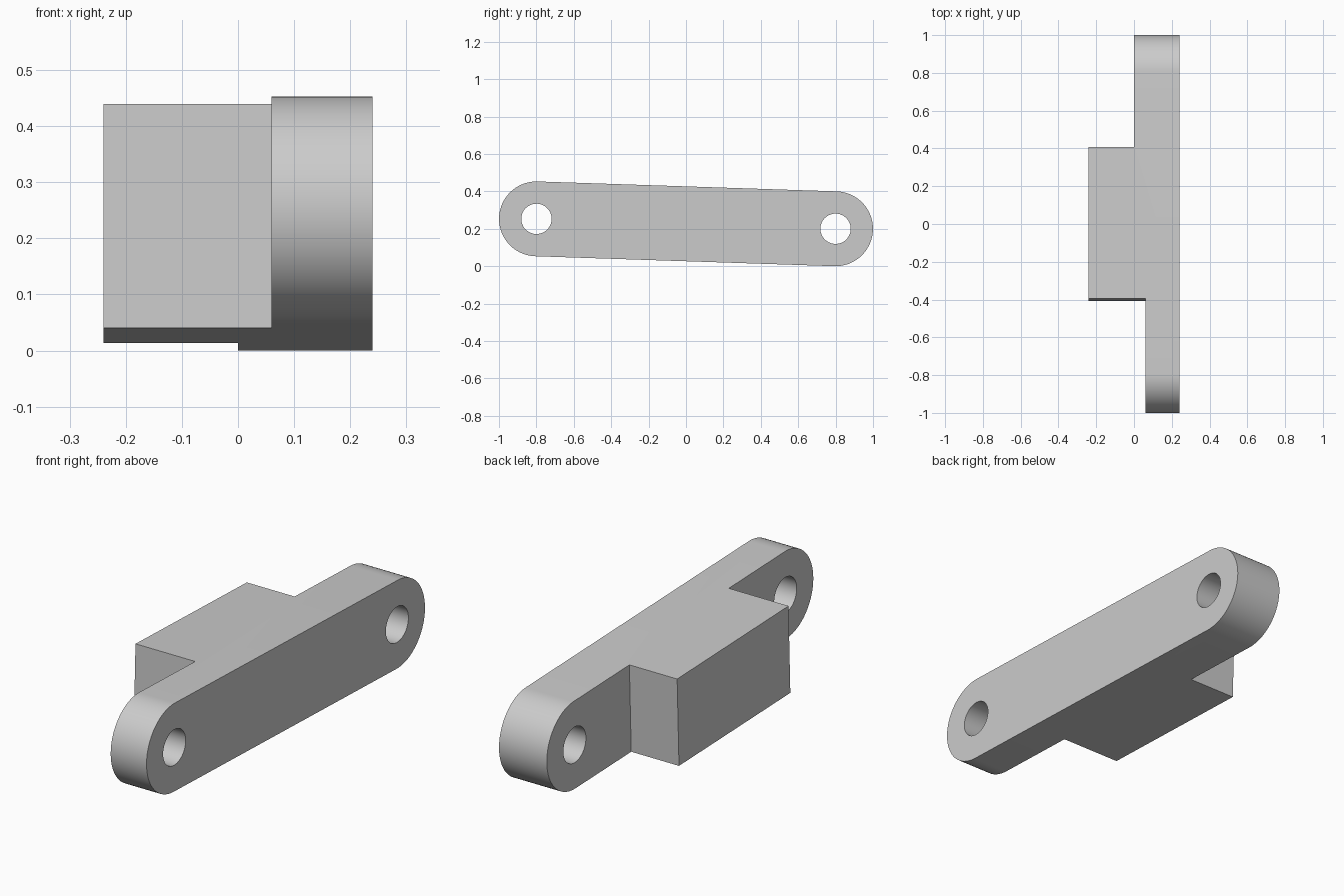
import bpy, bmesh
from math import atan2, cos, sin, pi
from mathutils import Matrix, Vector

cube = bpy.data.objects.get("Cube")
if cube:
    bpy.data.objects.remove(cube, do_unlink=True)

HALF_WIDTH = 0.24      # across x
PIN_Y = 0.8            # hole centres along the bar
END_RADIUS = 0.2
HOLE_RADIUS = 0.081
DROP = 0.053           # fall from front hole to back hole

grey = bpy.data.materials.new("plain_grey")
grey.use_nodes = True
colour = (0.6, 0.6, 0.6, 1)
grey.diffuse_color = colour
grey.node_tree.nodes["Principled BSDF"].inputs["Base Color"].default_value = colour

# The whole link is modelled level, then tilted about x
TILT = (Matrix.Translation((0, 0, END_RADIUS + DROP / 2))
        @ Matrix.Rotation(-atan2(DROP, 2 * PIN_Y), 4, "X"))


def make_object(name, bm):
    bmesh.ops.recalc_face_normals(bm, faces=bm.faces)
    mesh = bpy.data.meshes.new(name)
    bm.to_mesh(mesh)
    bm.free()
    mesh.materials.append(grey)
    obj = bpy.data.objects.new(name, mesh)
    obj.matrix_world = TILT
    bpy.context.collection.objects.link(obj)
    return obj


def extrude_profile(name, points, x0, x1):
    """Extrude a (y, z) outline from x0 to x1."""
    bm = bmesh.new()
    face = bm.faces.new([bm.verts.new((x0, y, z)) for y, z in points])
    result = bmesh.ops.extrude_face_region(bm, geom=[face])
    verts = [v for v in result["geom"] if isinstance(v, bmesh.types.BMVert)]
    bmesh.ops.translate(bm, verts=verts, vec=Vector((x1 - x0, 0, 0)))
    return make_object(name, bm)


def arc(y, radius, start, sweep, steps):
    angles = [start + sweep * i / steps for i in range(steps + 1)]
    return [(y + radius * cos(a), radius * sin(a)) for a in angles]


def rectangle(y0, y1, z):
    return [(y0, -z), (y1, -z), (y1, z), (y0, z)]


# Round-ended bar at full width
outline = arc(PIN_Y, END_RADIUS, -pi / 2, pi, 40) + arc(-PIN_Y, END_RADIUS, pi / 2, pi, 40)
link = extrude_profile("link_bar", outline, -HALF_WIDTH, HALF_WIDTH)

# Notches leave the centre block standing out, with a thinner front arm
cutters = [
    extrude_profile("front_notch", rectangle(-1.2, -0.4, 0.4), -0.5, 0.06),
    extrude_profile("back_notch", rectangle(0.4, 1.2, 0.4), -0.5, 0.0),
]
# Pin holes
for side, y in (("front", -PIN_Y), ("back", PIN_Y)):
    circle = arc(y, HOLE_RADIUS, 0, 2 * pi, 48)[:-1]
    cutters.append(extrude_profile(side + "_hole", circle, -0.5, 0.5))

bpy.context.view_layer.objects.active = link
for cutter in cutters:
    cut = link.modifiers.new(cutter.name, "BOOLEAN")
    cut.operation = "DIFFERENCE"
    cut.solver = "EXACT"
    cut.object = cutter
    bpy.ops.object.modifier_apply(modifier=cut.name)
for cutter in cutters:
    bpy.data.objects.remove(cutter, do_unlink=True)

# Smooth the curved walls, keep the edges crisp
bpy.ops.object.select_all(action="DESELECT")
link.select_set(True)
bpy.ops.object.shade_smooth_by_angle(angle=pi / 6)
